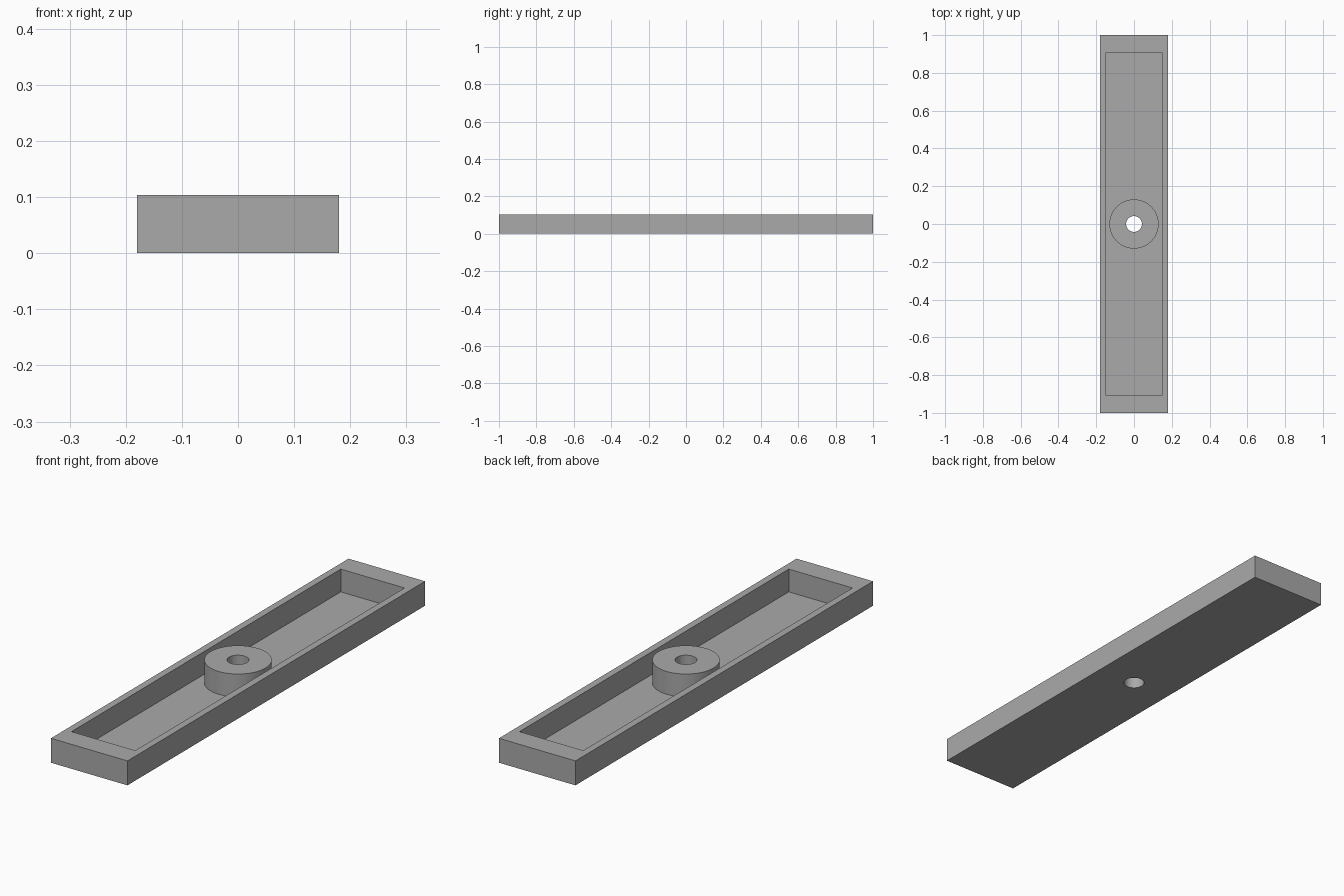
import bpy, bmesh, math
from mathutils import Matrix

cube = bpy.data.objects.get("Cube")
if cube:
    bpy.data.objects.remove(cube, do_unlink=True)

WIDTH, LENGTH, HEIGHT = 0.36, 2.0, 0.104
POCKET_W, POCKET_L, FLOOR = 0.30, 1.81, 0.007
BOSS_R, BORE_R, SIDES = 0.13, 0.042, 96

grey = bpy.data.materials.new("plain grey")
grey.use_nodes = True
colour = (0.4, 0.4, 0.4, 1)
grey.diffuse_color = colour
grey.node_tree.nodes["Principled BSDF"].inputs["Base Color"].default_value = colour


def finish(bm, name):
    mesh = bpy.data.meshes.new(name)
    bm.to_mesh(mesh)
    bm.free()
    mesh.materials.append(grey)
    obj = bpy.data.objects.new(name, mesh)
    bpy.context.collection.objects.link(obj)
    return obj


def box(name, width, length, bottom, top):
    bm = bmesh.new()
    bmesh.ops.create_cube(bm, size=1)
    bmesh.ops.scale(bm, vec=(width, length, top - bottom), verts=bm.verts)
    bmesh.ops.translate(bm, vec=(0, 0, (top + bottom) / 2), verts=bm.verts)
    return finish(bm, name)


def cylinder(name, radius, bottom, top):
    bm = bmesh.new()
    bmesh.ops.create_cone(bm, cap_ends=True, segments=SIDES, radius1=radius, radius2=radius,
                          depth=top - bottom, matrix=Matrix.Translation((0, 0, (top + bottom) / 2)))
    return finish(bm, name)


def combine(target, other, operation):
    mod = target.modifiers.new(operation.lower(), "BOOLEAN")
    mod.operation, mod.object, mod.solver = operation, other, "EXACT"
    bpy.context.view_layer.objects.active = target
    bpy.ops.object.modifier_apply(modifier=mod.name)
    bpy.data.objects.remove(other, do_unlink=True)


# Thin-floored tray with a pocket, a central boss flush with the rim and a through bore
tray = box("tray", WIDTH, LENGTH, 0, HEIGHT)
combine(tray, box("pocket_cutter", POCKET_W, POCKET_L, FLOOR, HEIGHT * 2), "DIFFERENCE")
combine(tray, cylinder("boss", BOSS_R, FLOOR / 2, HEIGHT), "UNION")
combine(tray, cylinder("bore_cutter", BORE_R, -HEIGHT, HEIGHT * 2), "DIFFERENCE")

# Smooth the round walls, keep the corners crisp
bpy.ops.object.select_all(action="DESELECT")
tray.select_set(True)
bpy.context.view_layer.objects.active = tray
bpy.ops.object.shade_smooth_by_angle(angle=math.radians(30))
